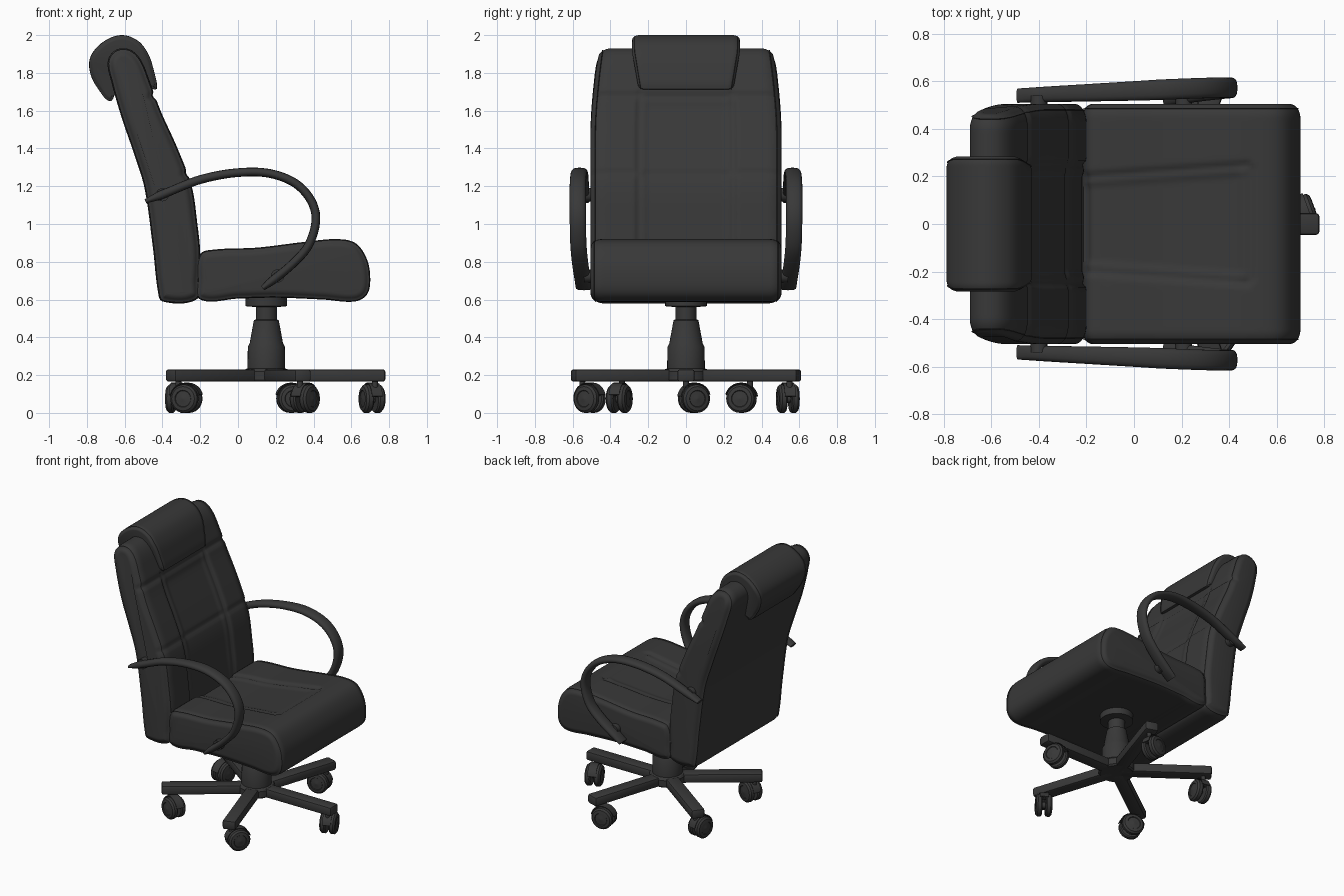
import bpy, bmesh, math
from math import sin, cos, pi, radians
from mathutils import Vector, Matrix
from mathutils.geometry import interpolate_bezier

if "Cube" in bpy.data.objects:
    bpy.data.objects.remove(bpy.data.objects["Cube"])

DARK = bpy.data.materials.new("dark_leather")
DARK.diffuse_color = (0.04, 0.04, 0.04, 1)
DARK.use_nodes = True
DARK.node_tree.nodes["Principled BSDF"].inputs["Base Color"].default_value = DARK.diffuse_color
CX = 0.15  # column and star base centre


def finish(name, bm, angle=35):
    bmesh.ops.recalc_face_normals(bm, faces=bm.faces)
    me = bpy.data.meshes.new(name)
    bm.to_mesh(me)
    bm.free()
    me.materials.append(DARK)
    me.shade_smooth()
    me.set_sharp_from_angle(angle=radians(angle))
    ob = bpy.data.objects.new(name, me)
    bpy.context.collection.objects.link(ob)
    return ob


def spline(pts, closed, count):
    """Smooth curve through pts, resampled to even spacing."""
    P = [Vector(p) for p in pts]
    n = len(P)
    tan = []
    for i in range(n):
        a, b = (P[i - 1], P[(i + 1) % n]) if closed else (P[max(i - 1, 0)], P[min(i + 1, n - 1)])
        tan.append((b - a).normalized())
    dense = []
    for i in range(n if closed else n - 1):
        j = (i + 1) % n
        h = (P[j] - P[i]).length / 3
        dense += interpolate_bezier(P[i], P[i] + tan[i] * h, P[j] - tan[j] * h, P[j], 24)[:-1]
    dense.append(P[0] if closed else P[-1])
    dist = [0]
    for a, b in zip(dense, dense[1:]):
        dist.append(dist[-1] + (b - a).length)
    out, k = [], 0
    for i in range(count):
        d = dist[-1] * i / (count if closed else count - 1)
        while k < len(dist) - 2 and dist[k + 1] < d:
            k += 1
        out.append(dense[k].lerp(dense[k + 1], (d - dist[k]) / max(dist[k + 1] - dist[k], 1e-9)))
    return out


def skin(bm, rings):
    """Join equal-length vertex rings into a capped tube."""
    R = [[bm.verts.new(p) for p in ring] for ring in rings]
    n = len(R[0])
    for a, b in zip(R, R[1:]):
        for i in range(n):
            j = (i + 1) % n
            bm.faces.new((a[i], a[j], b[j], b[i]))
    bm.faces.new(R[0])
    bm.faces.new(R[-1])


def cushion(name, profile, W, R, D, count, dent=None, width=None, bead=0.008):
    """Side profile (x, z) lofted across y with rounded, piped edges."""
    pts = spline([(x, 0, z) for x, z in profile], True, count)
    area = sum(a.x * b.z - b.x * a.z for a, b in zip(pts, pts[1:] + pts[:1]))
    nor = []
    for i in range(count):
        t = (pts[(i + 1) % count] - pts[i - 1]).normalized()
        nor.append(Vector((t.z, 0, -t.x)) * (1 if area > 0 else -1))
    ends = [.15, .3, .45, .6, .66, .7, .74, .85, .93, .98, 1]
    half = [(W - R + R * t, D * (1 - math.sqrt(1 - t * t)) - (bead if t == .7 else 0)) for t in ends]
    mid = [((W - R) * (i / 32 - 1), 0) for i in range(65)]
    rings = []
    for y, d in [(-y, d) for y, d in reversed(half)] + mid + half:
        ring = []
        for p, n in zip(pts, nor):
            depth = d + (dent(p, n, abs(y)) if dent else 0)
            q = p - n * depth
            ring.append((q.x, y * (width(p.z) if width else 1), q.z))
        rings.append(ring)
    bm = bmesh.new()
    skin(bm, rings)
    return finish(name, bm, 50)


def lathe(bm, prof, M=Matrix(), seg=32):
    rings = [[M @ Vector((max(r, 1e-4) * cos(2 * pi * i / seg), max(r, 1e-4) * sin(2 * pi * i / seg), z))
              for i in range(seg)] for r, z in prof]
    skin(bm, rings)


def groove(d, w=0.014):
    return math.exp(-(d / w) ** 2)


def clamp(v):
    return min(max(v, 0), 1)


# Seat with sunken, stitched centre panel
def seat_dent(p, n, y):
    if n.z < 0.3 or p.x < -0.21:
        return 0
    edge = 0.2 + 0.07 * (p.x + 0.2)
    inside = clamp((edge - y) / 0.05) * clamp((0.49 - p.x) / 0.06)
    line = groove(y - edge) if p.x < 0.49 else 0
    cross = groove(p.x - 0.49) if y < edge else 0
    return 0.018 * inside + 0.013 * max(line, cross)


cushion("seat", [(-.2, .6), (-.215, .7), (-.2, .84), (-.12, .865), (.1, .875), (.35, .905), (.52, .92),
                 (.62, .9), (.68, .82), (.7, .72), (.685, .63), (.62, .59), (.45, .6), (.2, .61), (0, .605)],
        0.505, 0.06, 0.045, 150, seat_dent)


# Backrest with vertical and horizontal stitching on the front
def back_dent(p, n, y):
    if n.x < 0.4 or p.z < 0.7:
        return 0
    inside = clamp((0.26 - y) / 0.06) * clamp((1.7 - p.z) / 0.08)
    line = groove(y - 0.25) if p.z < 1.7 else 0
    cross = max(groove(p.z - 1.68), 0.7 * groove(p.z - 1.27))
    return 0.018 * inside + 0.013 * max(line, cross)


cushion("backrest", [(-.4, .59), (-.22, .6), (-.205, .7), (-.2, .85), (-.215, 1), (-.245, 1.2), (-.32, 1.4),
                     (-.41, 1.6), (-.465, 1.75), (-.515, 1.87), (-.575, 1.925), (-.65, 1.92), (-.69, 1.86),
                     (-.67, 1.75), (-.615, 1.56), (-.55, 1.37), (-.495, 1.19), (-.45, .87), (-.425, .65)],
        0.505, 0.08, 0.05, 200, back_dent, lambda z: 1 - 0.08 * clamp((z - 1.5) / 0.42) ** 1.5)

# Headrest pillow draped over the top
cushion("headrest", [(-.43, 1.715), (-.445, 1.81), (-.475, 1.9), (-.53, 1.97), (-.62, 2), (-.72, 1.96),
                     (-.783, 1.88), (-.78, 1.79), (-.73, 1.7), (-.68, 1.65), (-.655, 1.68), (-.65, 1.8),
                     (-.58, 1.86), (-.51, 1.8), (-.46, 1.72)],
        0.285, 0.04, 0.025, 90, None, lambda z: 1 - 0.13 * clamp((1.92 - z) / 0.22), 0.006)

# Looped armrests with mounting pads
path = spline([(-.49, .54, 1.12), (-.38, .545, 1.165), (-.2, .552, 1.235), (0, .56, 1.272), (.18, .568, 1.265),
               (.33, .573, 1.195), (.41, .573, 1.06), (.38, .57, .9), (.29, .56, .79), (.13, .54, .66)], False, 64)
for side, label in ((1, "left"), (-1, "right")):
    bm = bmesh.new()
    rings = []
    for i, p in enumerate(path):
        t = (path[min(i + 1, 63)] - path[max(i - 1, 0)]).normalized()
        up = t.cross(Vector((0, 1, 0))).normalized()
        f = i / 63
        w = 0.03 + 0.013 * min(f * 2.5, 1)
        h = 0.023 * min(1, 0.5 + f * 10, 0.6 + (1 - f) * 10)
        ring = []
        for k in range(16):
            c, s = cos(k * pi / 8), sin(k * pi / 8)
            q = p + up * (h * s) + Vector((0, w * math.copysign(abs(c) ** 0.7, c), 0))
            ring.append((q.x, q.y * side, q.z))
        rings.append(ring)
    skin(bm, rings)
    finish(label + "_armrest", bm, 50)
    bm = bmesh.new()
    for x, z, r in ((0.21, 0.725, 0.035), (-0.4, 1.155, 0.035)):
        lathe(bm, [(r, 0.46), (r, 0.54)], Matrix.Translation((x, 0, z)) @ Matrix.Rotation(-side * pi / 2, 4, 'X'), 20)
    finish(label + "_armrest_mounts", bm)

# Gas column, hub and seat plate
bm = bmesh.new()
lathe(bm, [(0, .165), (.11, .165), (.12, .175), (.12, .22), (.11, .232), (.1, .235), (.098, .35), (.088, .37),
           (.066, .49), (.056, .495), (.056, .56), (.11, .565), (.11, .61), (0, .61)], Matrix.Translation((CX, 0, 0)))
finish("column", bm, 30)

# Five-star base and twin-wheel casters
headings = [110, 190, 260, -20, 55]
for k in range(5):
    turn = Matrix.Translation((CX, 0, 0)) @ Matrix.Rotation(k * 2 * pi / 5, 4, 'Z')
    bm = bmesh.new()
    bmesh.ops.create_cube(bm, size=1, matrix=turn @ Matrix.Translation((0.325, 0, 0.198))
                          @ Matrix.Diagonal((0.61, 0.092, 0.066, 1)))
    bmesh.ops.bevel(bm, geom=bm.edges[:], offset=0.014, segments=2, profile=0.5, affect='EDGES')
    finish("base_arm_%d" % (k + 1), bm)

    pin = turn @ Vector((0.575, 0, 0))
    M = Matrix.Translation((pin.x, pin.y, 0)) @ Matrix.Rotation(radians(headings[k]), 4, 'Z')
    axle = M @ Matrix.Translation((0.045, 0, 0.075)) @ Matrix.Rotation(pi / 2, 4, 'X')
    bm = bmesh.new()
    for s in (1, -1):
        lathe(bm, [(0, s * .012), (.068, s * .012), (.075, s * .02), (.075, s * .042), (.064, s * .053),
                   (.045, s * .056), (.042, s * .052), (.015, s * .054), (0, s * .058)], axle, 28)
    lathe(bm, [(.022, -.03), (.022, .03)], axle, 16)
    finish("caster_wheels_%d" % (k + 1), bm)
    bm = bmesh.new()
    lathe(bm, [(.016, .09), (.016, .17)], M, 16)
    arc = [radians(15 + 12 * i) for i in range(14)]
    skin(bm, [[axle @ Vector((r * cos(a), r * sin(a), z)) for r, z in
               ((.055, -.011), (.077, -.011), (.082, -.03), (.085, -.03), (.085, .03), (.082, .03),
                (.077, .011), (.055, .011))] for a in arc])
    finish("caster_fork_%d" % (k + 1), bm)
